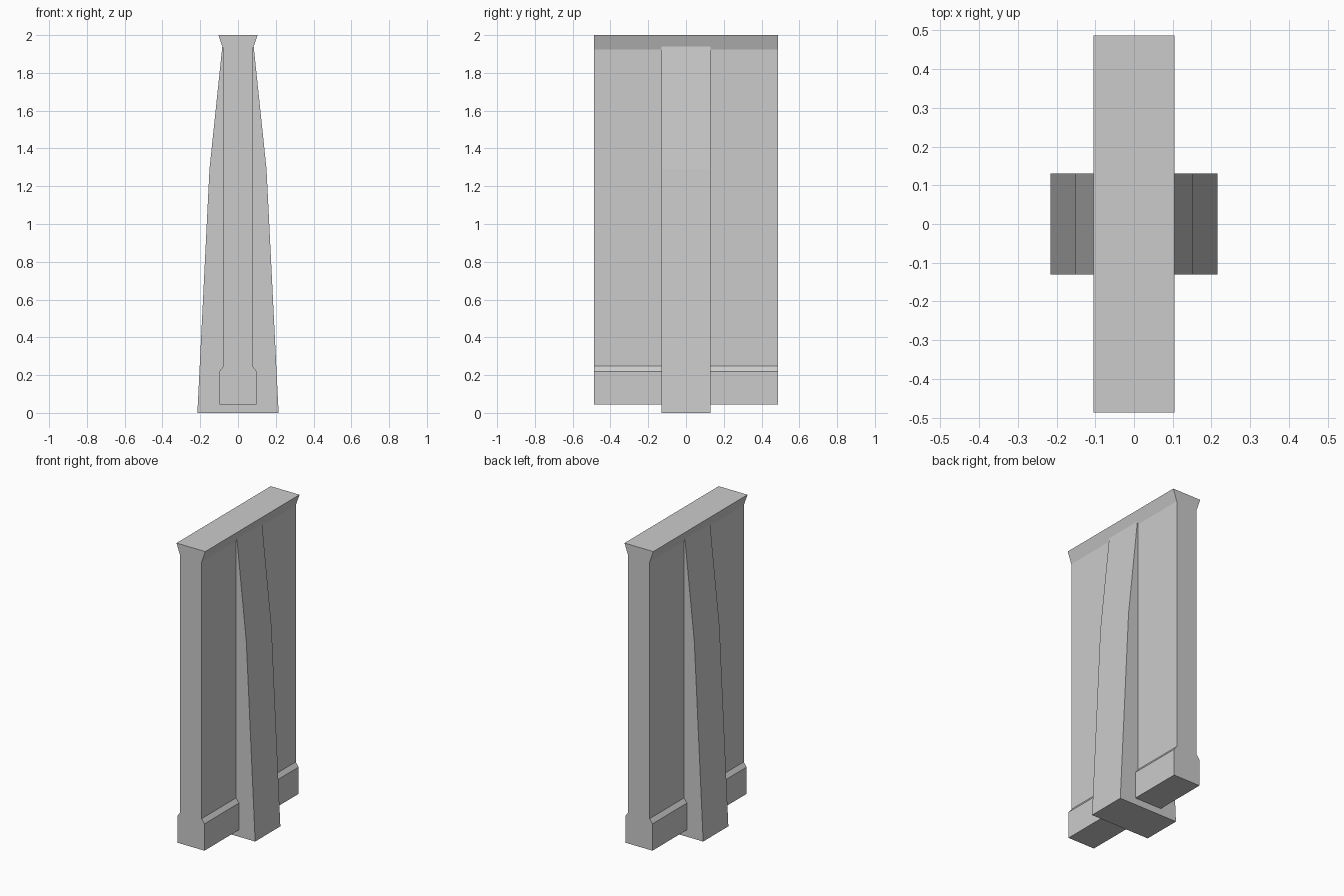
import bpy
import bmesh

if "Cube" in bpy.data.objects:
    bpy.data.objects.remove(bpy.data.objects["Cube"])


def extruded_profile(name, half_profile, half_depth):
    """Mirror a right-hand (x, z) profile across x = 0 and extrude it along y."""
    outline = half_profile + [(-x, z) for x, z in reversed(half_profile)]
    bm = bmesh.new()
    face = bm.faces.new([bm.verts.new((x, -half_depth, z)) for x, z in outline])
    result = bmesh.ops.extrude_face_region(bm, geom=[face])
    moved = [v for v in result["geom"] if isinstance(v, bmesh.types.BMVert)]
    bmesh.ops.translate(bm, verts=moved, vec=(0, 2 * half_depth, 0))
    bmesh.ops.recalc_face_normals(bm, faces=bm.faces)
    mesh = bpy.data.meshes.new(name)
    bm.to_mesh(mesh)
    bm.free()
    obj = bpy.data.objects.new(name, mesh)
    bpy.context.collection.objects.link(obj)
    return obj


# Wall slab with a chamfered plinth and flared coping
extruded_profile("wall_panel", [
    (0.098, 0.045), (0.098, 0.22), (0.077, 0.248),
    (0.077, 1.923), (0.104, 2.0),
], 0.486)

# Central tapered buttress, running through both sides of the wall
extruded_profile("buttress", [
    (0.215, 0.0), (0.151, 1.29), (0.083, 1.94),
], 0.13)
